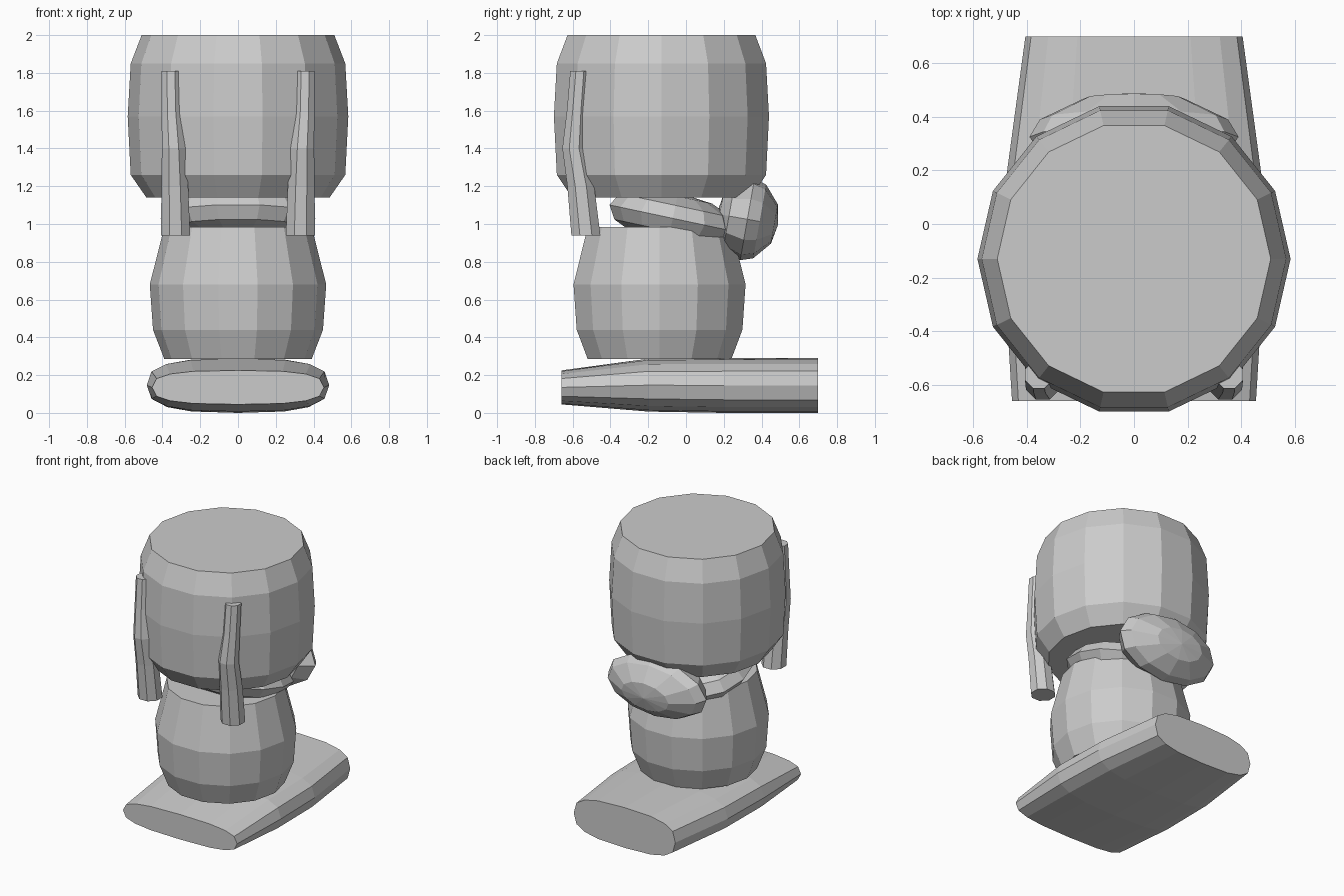
import bpy, bmesh, math
from mathutils import Matrix, Vector

cube = bpy.data.objects.get("Cube")
if cube:
    bpy.data.objects.remove(cube, do_unlink=True)

grey = bpy.data.materials.new("plain grey")
grey.use_nodes = True
colour = (0.6, 0.6, 0.6, 1)
grey.diffuse_color = colour
grey.node_tree.nodes["Principled BSDF"].inputs["Base Color"].default_value = colour


def spow(value, power):
    return math.copysign(abs(value) ** power, value)


def ring(n, rx, ry, power=1, start=0):
    """Points of an ellipse, or a boxier superellipse when power is below 1."""
    angles = [start + math.tau * i / n for i in range(n)]
    return [(rx * spow(math.cos(a), power), ry * spow(math.sin(a), power)) for a in angles]


def loft(name, rings):
    """Skin a row of rings and cap both ends."""
    bm = bmesh.new()
    rows = [[bm.verts.new(p) for p in r] for r in rings]
    n = len(rows[0])
    for a, b in zip(rows, rows[1:]):
        for i in range(n):
            j = (i + 1) % n
            bm.faces.new((a[i], a[j], b[j], b[i]))
    bm.faces.new(rows[0])
    bm.faces.new(rows[-1])
    bmesh.ops.remove_doubles(bm, verts=bm.verts, dist=0.0005)
    bmesh.ops.recalc_face_normals(bm, faces=bm.faces)
    mesh = bpy.data.meshes.new(name)
    bm.to_mesh(mesh)
    bm.free()
    mesh.materials.append(grey)
    obj = bpy.data.objects.new(name, mesh)
    bpy.context.collection.objects.link(obj)
    return obj


def barrel(name, y, profile, sides=14):
    return loft(name, [[(px, py + y, z) for px, py in ring(sides, r, r)] for z, r in profile])


def pillow(name, centre, size, tilt, profile, sides, power=1):
    """Rounded cushion: profile gives height and radius as fractions of size."""
    matrix = Matrix.Translation(centre) @ Matrix.Rotation(math.radians(tilt), 4, 'X')
    sx, sy, sz = size
    return loft(name, [[matrix @ Vector((px, py, h * sz))
                        for px, py in ring(sides, sx * r, sy * r, power)]
                       for h, r in profile])


# Head and body: faceted barrels with flat ends
barrel("head", -0.13, [(1.14, 0.485), (1.26, 0.568), (1.57, 0.584), (1.85, 0.568), (2.0, 0.51)])
barrel("body", -0.14, [(0.285, 0.39), (0.44, 0.45), (0.68, 0.467), (0.985, 0.39)])

# Neck cushion, sloping down towards the back
pillow("neck", (0, -0.07, 1.03), (0.41, 0.35, 0.14), -12,
       [(-1, 0.001), (-0.85, 0.55), (-0.5, 0.88), (0, 1), (0.5, 0.88), (0.85, 0.55), (1, 0.001)],
       14, 0.85)

# Back cushion, its poles facing front and back
pillow("back_cushion", (0, 0.325, 1.025), (0.39, 0.22, 0.165), -100,
       [(-1, 0.001), (-0.9, 0.45), (-0.6, 0.82), (0, 1), (0.4, 0.9), (0.88, 0.48), (1, 0.001)], 12)

# Base: rounded bar running front to back
base = [(-0.66, 0.455, 0.09, 0.135), (-0.2, 0.483, 0.14, 0.147),
        (0.2, 0.473, 0.145, 0.145), (0.7, 0.405, 0.145, 0.145)]
loft("base", [[(px, y, pz + z) for px, pz in ring(16, rx, rz, 0.68)] for y, rx, rz, z in base])

# Arms: bent tapering tubes, one on each side
arm = [(0.94, 0.33, -0.53, 0.083), (1.2, 0.335, -0.557, 0.077),
       (1.4, 0.34, -0.592, 0.068), (1.6, 0.352, -0.578, 0.057), (1.81, 0.355, -0.562, 0.055)]
for side, label in ((1, "left"), (-1, "right")):
    loft(label + "_arm", [[(side * x + px, y + py, z) for px, py in ring(8, r, r, 1, math.pi / 8)]
                          for z, x, y, r in arm])
